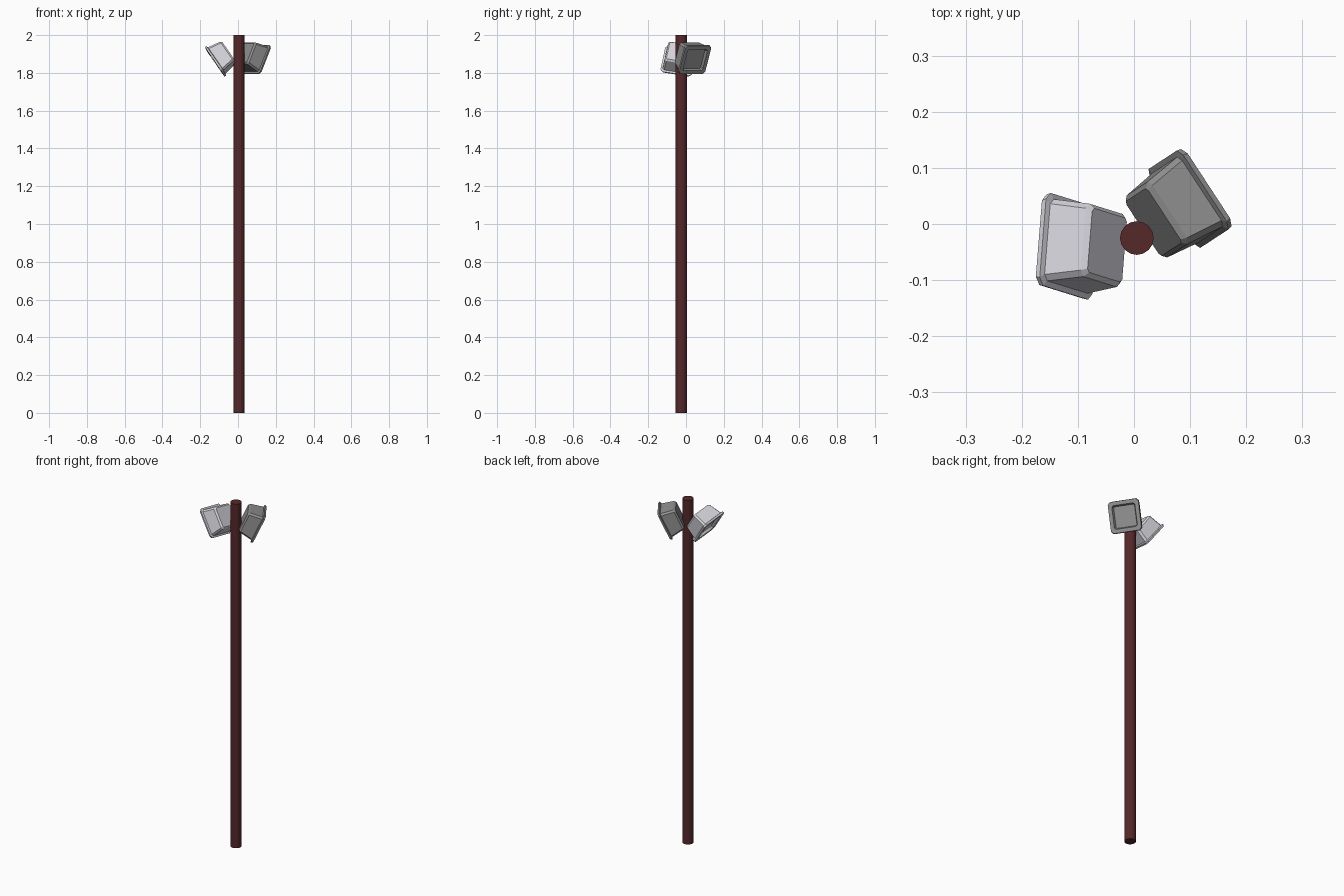
import bpy, bmesh, math
from mathutils import Vector

if "Cube" in bpy.data.objects:
    bpy.data.objects.remove(bpy.data.objects["Cube"])


def material(name, rgb):
    m = bpy.data.materials.new(name)
    m.diffuse_color = (*rgb, 1.0)
    m.use_nodes = True
    m.node_tree.nodes["Principled BSDF"].inputs["Base Color"].default_value = m.diffuse_color
    return m


brown = material("dark red brown", (0.092, 0.021, 0.023))
pale = material("pale grey", (0.66, 0.66, 0.71))
grey = material("mid grey", (0.27, 0.275, 0.27))


def finish(bm, name, mat):
    bmesh.ops.recalc_face_normals(bm, faces=bm.faces)
    mesh = bpy.data.meshes.new(name)
    bm.to_mesh(mesh)
    bm.free()
    mesh.materials.append(mat)
    ob = bpy.data.objects.new(name, mesh)
    bpy.context.collection.objects.link(ob)
    return ob


# Lamp cross-sections from lens to back: depth, half width, half height, corner cut
RINGS = [
    (0.014, 0.056, 0.056, 0.006),   # recessed lens
    (0.000, 0.062, 0.062, 0.008),   # inner rim edge
    (0.000, 0.082, 0.082, 0.013),   # outer rim edge
    (0.010, 0.084, 0.084, 0.013),
    (0.013, 0.074, 0.074, 0.010),   # housing front
    (0.083, 0.066, 0.063, 0.010),   # housing back
    (0.092, 0.058, 0.055, 0.006),   # back bevel
]


def lamp(name, mat, centre, yaw, pitch, roll):
    """Tapered square housing; normal points to yaw, tipped down by pitch."""
    y, p, r = map(math.radians, (yaw, pitch, roll))
    flat = Vector((math.cos(y), math.sin(y), 0))
    up = Vector((0, 0, 1))
    n = flat * math.cos(p) - up * math.sin(p)
    u0 = flat * math.sin(p) + up * math.cos(p)
    w0 = n.cross(u0)
    w = w0 * math.cos(r) + u0 * math.sin(r)
    u = u0 * math.cos(r) - w0 * math.sin(r)
    bm = bmesh.new()
    loops = []
    for d, a, b, c in RINGS:
        pts = [(a, b - c), (a - c, b), (c - a, b), (-a, b - c),
               (-a, c - b), (c - a, -b), (a - c, -b), (a, c - b)]
        loops.append([bm.verts.new(Vector(centre) - n * d + w * s + u * t)
                      for s, t in pts])
    for l0, l1 in zip(loops, loops[1:]):
        for i in range(8):
            j = (i + 1) % 8
            bm.faces.new((l0[i], l0[j], l1[j], l1[i]))
    bm.faces.new(loops[0])
    bm.faces.new(loops[-1])
    return finish(bm, name, mat)


# Pole
bm = bmesh.new()
bmesh.ops.create_cone(bm, cap_ends=True, segments=16, radius1=0.03,
                      radius2=0.03, depth=2.0)
bmesh.ops.translate(bm, verts=bm.verts, vec=(0.005, -0.025, 1.0))
finish(bm, "pole", brown)

# Lamps. For the left one, w must point to -y so that roll lifts its front end;
# n x u gives +y there, so the roll is negative.
lamp("left_lamp", pale, (-0.1235, -0.040, 1.858), 181.7, 34.5, -11)
lamp("right_lamp", grey, (0.1045, 0.049, 1.868), 33.2, 25, 0)
